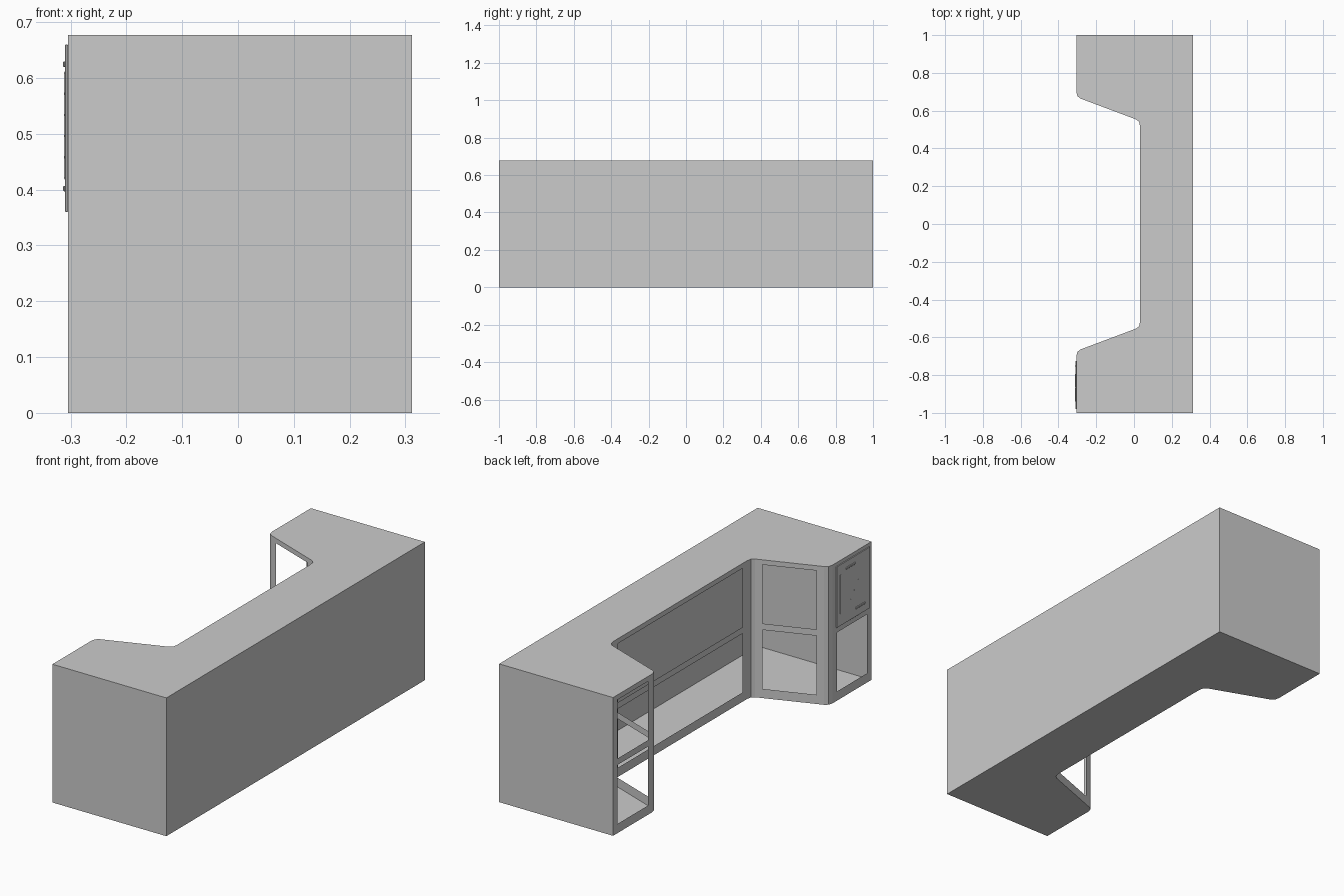
import bpy, bmesh
from mathutils import Vector

if "Cube" in bpy.data.objects:
    bpy.data.objects.remove(bpy.data.objects["Cube"])

H = 0.677
FX, BX = -0.305, 0.312


def make(name, bm):
    bmesh.ops.remove_doubles(bm, verts=bm.verts, dist=1e-5)
    me = bpy.data.meshes.new(name)
    bm.to_mesh(me)
    bm.free()
    ob = bpy.data.objects.new(name, me)
    bpy.context.collection.objects.link(ob)
    return ob


def fillet(a, corner, b, n=2):
    """Points of a small rounded corner from a to b."""
    a, c, b = Vector(a), Vector(corner), Vector(b)
    return [(1 - t)**2 * a + 2 * t * (1 - t) * c + t * t * b
            for t in (i / n for i in range(n + 1))]


def panel(bm, a, b, us=(0, 1), holes=False):
    """Upright sheet from a to b; us gives the stile breaks, holes leaves two openings."""
    zs = (0, 0.045, 0.334, 0.365, 0.653, H) if holes else (0, H)
    for i in range(len(us) - 1):
        p, q = a.lerp(b, us[i]), a.lerp(b, us[i + 1])
        for j in range(len(zs) - 1):
            if holes and i == 1 and j in (1, 3):
                continue
            bm.faces.new([bm.verts.new((v.x, v.y, z)) for v, z in
                          ((p, zs[j]), (q, zs[j]), (q, zs[j + 1]), (p, zs[j + 1]))])


def box(name, x0, x1, y0, y1, z0, z1, bevel=0):
    bm = bmesh.new()
    bmesh.ops.create_cube(bm, size=1)
    for v in bm.verts:
        v.co = ((x0 + x1) / 2 + v.co.x * (x1 - x0),
                (y0 + y1) / 2 + v.co.y * (y1 - y0),
                (z0 + z1) / 2 + v.co.z * (z1 - z0))
    if bevel:
        bmesh.ops.bevel(bm, geom=bm.edges[:], offset=bevel, segments=1, affect='EDGES')
    return make(name, bm)


# Half of the front outline, from the +y end to the middle
outer = fillet((FX, 0.697), (FX, 0.672), (-0.283, 0.664))
inner = fillet((0.013, 0.553), (0.032, 0.546), (0.032, 0.516))
half = [Vector((FX, 1))] + outer + inner
front = half + [Vector((p.x, -p.y)) for p in reversed(half)]
outline = [Vector((BX, -1)), Vector((BX, 1))] + front

# Top and floor sheets
for name, z, pts in (("worktop", H, outline), ("floor", 0, outline[::-1])):
    bm = bmesh.new()
    bm.faces.new([bm.verts.new((p.x, p.y, z)) for p in pts])
    make(name, bm)

# Back and end walls
bm = bmesh.new()
panel(bm, outline[0], outline[1])
panel(bm, outline[1], outline[2])
panel(bm, outline[-1], outline[0])
make("outer_walls", bm)

# Front frames: wide spans have two openings, rounded corners are solid strips
bm = bmesh.new()
for a, b in zip(front, front[1:]):
    d = (b - a).length
    if d < 0.1:
        panel(bm, a, b)
    else:
        s = 0.034 / d
        panel(bm, a, b, (0, s, 1 - s, 1), holes=True)
make("front_frames", bm)

# Door over the upper opening at the -y end
box("door", FX - 0.005, FX, -0.98, -0.725, 0.36, 0.66, 0.001)
box("door_hinge", FX - 0.0065, FX - 0.004, -0.755, -0.749, 0.42, 0.61)

# Door pulls
for name, y, z in (("upper_pull", -0.83, 0.625), ("lower_pull", -0.905, 0.402)):
    box(name, FX - 0.0085, FX - 0.004, y - 0.036, y + 0.036, z - 0.005, z + 0.005, 0.0015)

# Small rivets along the door's diagonal
for i in range(6):
    t = i / 5
    y, z = -0.80 - 0.15 * t, 0.42 + 0.19 * t
    box("rivet", FX - 0.006, FX - 0.004, y - 0.002, y + 0.002, z - 0.002, z + 0.002)
